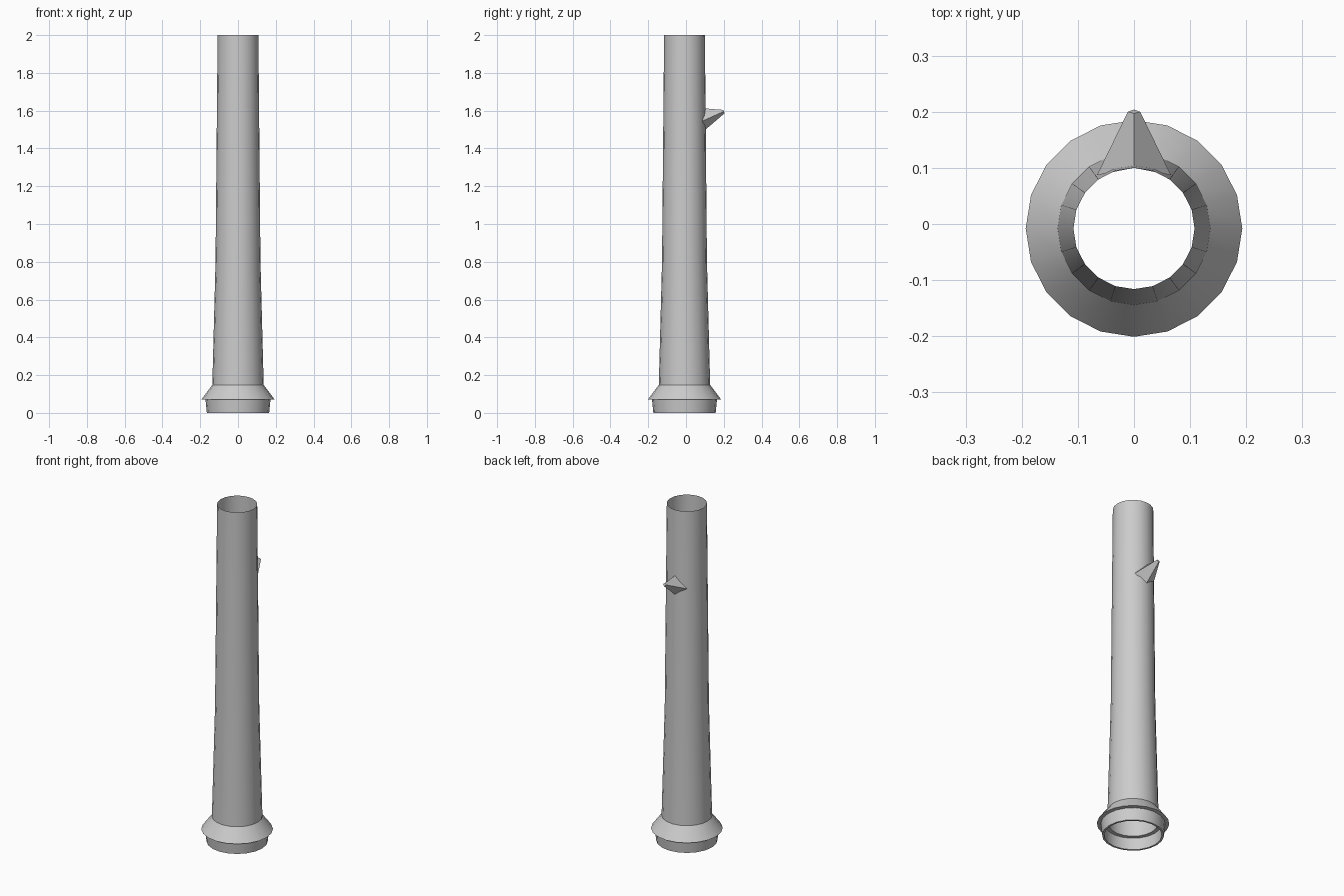
import bpy
import bmesh
import math

cube = bpy.data.objects.get("Cube")
if cube:
    bpy.data.objects.remove(cube, do_unlink=True)

SIDES = 20
AXIS_Y = -0.008

grey = bpy.data.materials.new("light_grey")
grey.use_nodes = True
colour = (0.6, 0.6, 0.6, 1)
grey.diffuse_color = colour
grey.node_tree.nodes["Principled BSDF"].inputs["Base Color"].default_value = colour


def add_object(name, bm, smooth):
    mesh = bpy.data.meshes.new(name)
    bm.to_mesh(mesh)
    bm.free()
    obj = bpy.data.objects.new(name, mesh)
    bpy.context.collection.objects.link(obj)
    mesh.materials.append(grey)
    if smooth:
        bpy.ops.object.select_all(action="DESELECT")
        obj.select_set(True)
        bpy.context.view_layer.objects.active = obj
        bpy.ops.object.shade_smooth_by_angle(angle=math.radians(30))
    return obj


def loft(bm, rings):
    """Join successive closed rings of points with quads."""
    loops = [[bm.verts.new(p) for p in ring] for ring in rings]
    count = len(loops[0])
    for a, b in zip(loops, loops[1:]):
        for i in range(count):
            j = (i + 1) % count
            bm.faces.new((a[i], a[j], b[j], b[i]))
    return loops


def circle(radius, z):
    angles = [2 * math.pi * i / SIDES for i in range(SIDES)]
    return [(radius * math.cos(a), AXIS_Y + radius * math.sin(a), z) for a in angles]


def lathe(name, profile):
    bm = bmesh.new()
    loft(bm, [circle(r, z) for r, z in profile])
    return add_object(name, bm, True)


# Open tapering tube, thin walled
lathe("tube", [(0.136, 0.148), (0.119, 0.8), (0.108, 2.0)])

# Hollow base: inner bore, ledge, bottom rim, flange and sloped shoulder
lathe("base_collar", [(0.136, 0.148), (0.132, 0.07), (0.154, 0.07), (0.154, 0),
                      (0.165, 0), (0.172, 0.07), (0.193, 0.072), (0.136, 0.148)])

# Faceted spike on the back, diamond in section
bm = bmesh.new()
base = [(0, 0.1, 1.612), (-0.066, 0.087, 1.545), (0, 0.1, 1.497), (0.066, 0.087, 1.545)]
tip = [(0, 0.197, 1.604), (-0.011, 0.2, 1.596), (0, 0.204, 1.586), (0.011, 0.2, 1.596)]
loops = loft(bm, [base, tip])
for loop in loops:
    bm.faces.new(loop)
bmesh.ops.recalc_face_normals(bm, faces=bm.faces)
add_object("sight_spike", bm, False)
